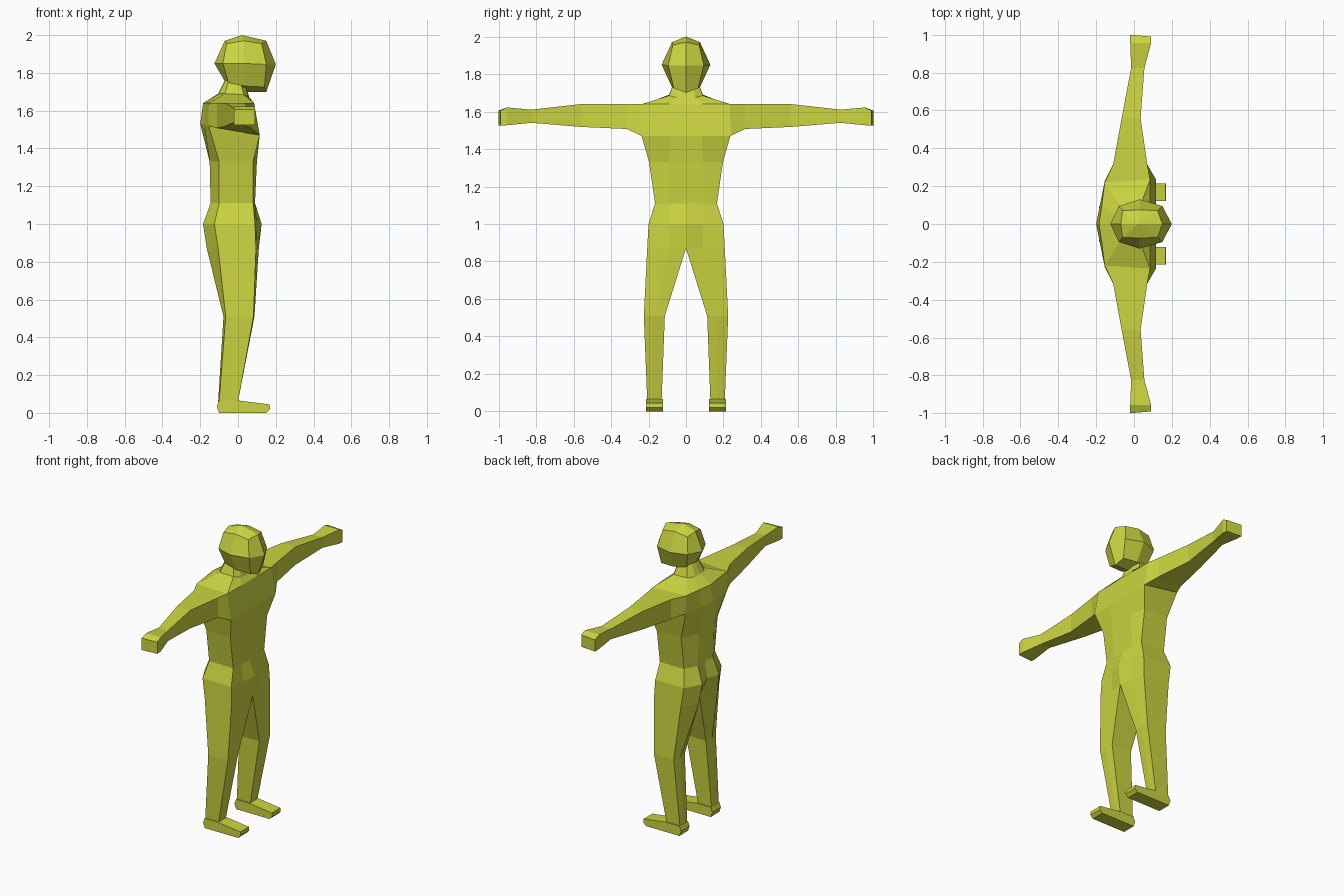
import bpy, bmesh

mat = bpy.data.materials.new("yellow_green")
mat.diffuse_color = (0.6, 0.66, 0.05, 1)


def ring(z, *pts):
    return [(x, y, z) for x, y in pts]


def loft(name, rings, wrap=True, cap_start=False, cap_end=False, skip=(), mirror=True):
    """Skin a list of equal-length rings, then mirror across y = 0."""
    bm = bmesh.new()
    vs = [[bm.verts.new(p) for p in r] for r in rings]
    n = len(rings[0])
    for i in range(len(vs) - 1):
        for j in range(n if wrap else n - 1):
            if (i, j) not in skip:
                k = (j + 1) % n
                bm.faces.new((vs[i][j], vs[i][k], vs[i + 1][k], vs[i + 1][j]))
    if cap_start:
        bm.faces.new(vs[0])
    if cap_end:
        bm.faces.new(vs[-1])
    bmesh.ops.remove_doubles(bm, verts=bm.verts[:], dist=0.0005)
    bmesh.ops.recalc_face_normals(bm, faces=bm.faces[:])
    me = bpy.data.meshes.new(name)
    bm.to_mesh(me)
    bm.free()
    me.materials.append(mat)
    ob = bpy.data.objects.new(name, me)
    bpy.context.collection.objects.link(ob)
    if mirror:
        m = ob.modifiers.new("mirror", 'MIRROR')
        m.use_axis = (False, True, False)
        m.use_clip = True
    return ob


# Torso and neck: half rings from front centre round the side to back centre
chest = [(.115, 0, 1.47), (.115, .085, 1.47), (.115, .237, 1.47),
         (-.155, .225, 1.52), (-.18, .1, 1.525), (-.2, 0, 1.53)]
shoulder = ring(1.64, (.085, 0), (.085, .09), (.085, .235),
                (-.155, .22), (-.17, .1), (-.185, 0))
hip = ring(.87, (.11, 0), (.1, .09), (.095, .207),
           (-.105, .205), (-.165, .1), (-.1, 0))
loft("torso", [
    ring(1.76, (.03, 0), (.03, .03), (.01, .062), (-.05, .062), (-.065, .03), (-.07, 0)),
    [(.06, 0, 1.67), (.055, .05, 1.675), (.03, .09, 1.685),
     (-.07, .09, 1.69), (-.1, .05, 1.69), (-.105, 0, 1.69)],
    shoulder,
    chest,
    ring(1.33, (.1, 0), (.1, .09), (.08, .197), (-.1, .195), (-.15, .08), (-.15, 0)),
    ring(1.11, (.09, 0), (.09, .09), (.08, .165), (-.1, .165), (-.145, .08), (-.14, 0)),
    ring(1.0, (.125, 0), (.1, .09), (.09, .2), (-.125, .2), (-.185, .09), (-.16, 0)),
    hip,
], wrap=False, skip={(2, 2)})

# Legs
loft("legs", [
    hip,
    ring(.51, (.08, .113), (.087, .17), (.082, .225),
         (-.065, .225), (-.077, .17), (-.07, .113)),
    ring(.06, (0, .13), (0, .17), (0, .207),
         (-.1, .207), (-.105, .17), (-.1, .13)),
], cap_end=True)

# Feet: side profile swept across the width
profile = [(-.112, .035), (-.1, 0), (.15, 0), (.17, .02), (.167, .045),
           (0, .066), (-.1, .066)]
loft("feet", [[(x, y, z) for x, z in profile] for y in (.122, .213)],
     cap_start=True, cap_end=True)


# Arms: four-sided sections along y (back x, front x, bottom z, top z)
def arm_section(y, x0, x1, z0, z1):
    return [(x1, y, z1), (x1, y, z0), (x0, y, z0), (x0, y, z1)]


loft("arms", [
    [shoulder[2], chest[2], chest[3], shoulder[3]],
    arm_section(.315, -.11, .07, 1.507, 1.64),
    arm_section(.56, -.065, .035, 1.518, 1.64),
    arm_section(.825, -.015, .055, 1.54, 1.61),
    arm_section(.955, -.02, .09, 1.527, 1.622),
    [(.09, .99, 1.605), (.09, .99, 1.525), (-.02, 1, 1.525), (-.02, 1, 1.605)],
], cap_end=True)


# Head: rounded subdivided block, half rings closed at a top and bottom point
loft("head", [
    [(.02, 0, 2.0)] * 5,
    [(.15, 0, 1.97), (.125, .07, 1.955), (.03, .075, 1.97), (-.06, .07, 1.955), (-.07, 0, 1.97)],
    [(.2, 0, 1.845), (.15, .095, 1.845), (.03, .13, 1.85), (-.08, .095, 1.85), (-.125, 0, 1.85)],
    [(.15, 0, 1.70), (.14, .065, 1.725), (.04, .075, 1.73), (-.05, .065, 1.745), (-.06, 0, 1.74)],
    [(.04, 0, 1.70)] * 5,
], wrap=False)
